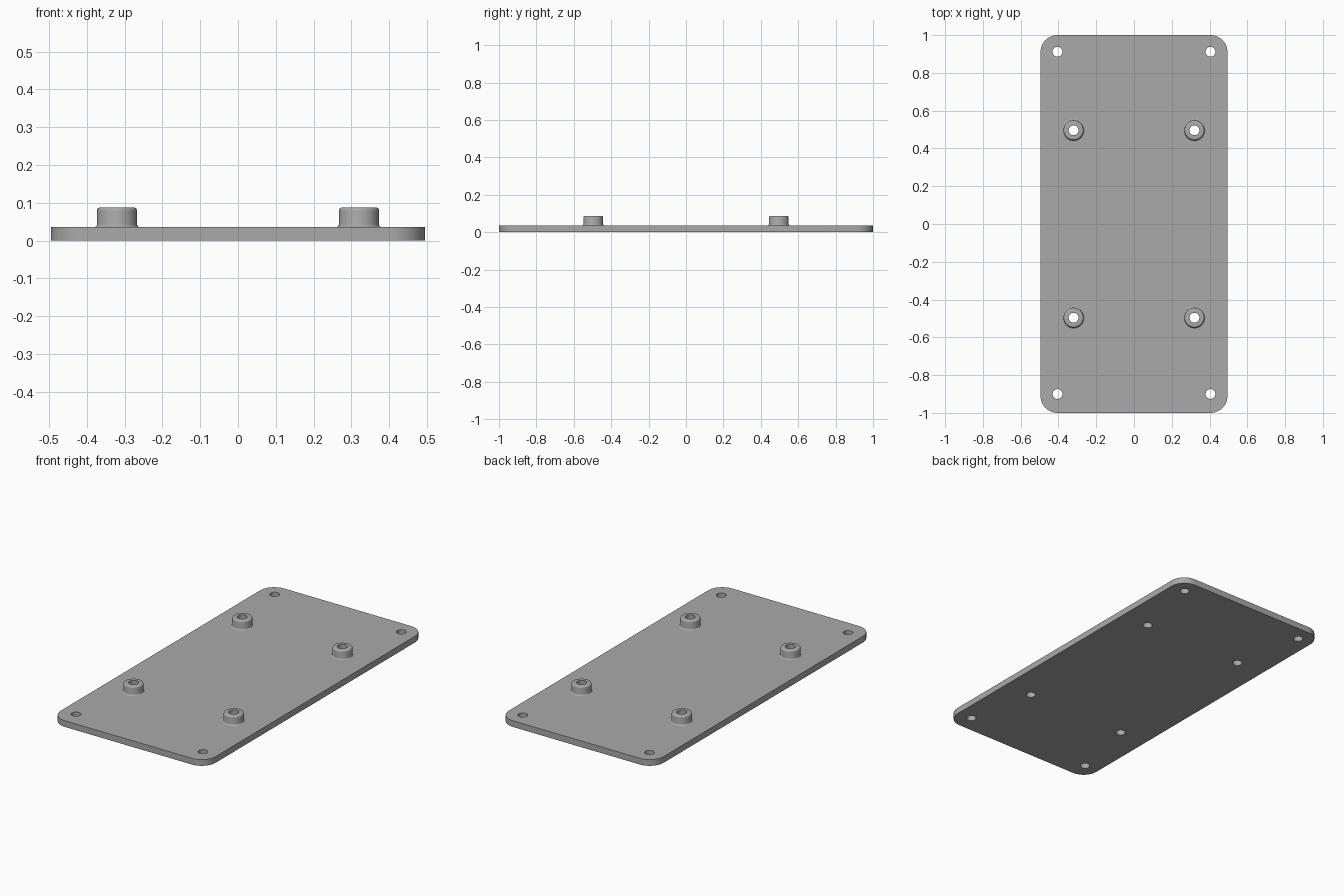
import bpy, bmesh, math
from mathutils import Matrix, Vector

cube = bpy.data.objects.get("Cube")
if cube:
    bpy.data.objects.remove(cube, do_unlink=True)

HALF_X, HALF_Y, THICK = 0.495, 1.0, 0.036
CORNER, BORE, SIDES = 0.09, 0.026, 32
POST_X, POST_Y, POST_TOP = 0.32, 0.496, 0.088

grey = bpy.data.materials.new("plain grey")
grey.use_nodes = True
colour = (0.4, 0.4, 0.4, 1)
grey.diffuse_color = colour
grey.node_tree.nodes["Principled BSDF"].inputs["Base Color"].default_value = colour


def arc(cx, cy, radius, start, sweep, steps):
    return [(cx + radius * math.cos(start + sweep * i / steps),
             cy + radius * math.sin(start + sweep * i / steps)) for i in range(steps + 1)]


def smooth(obj):
    bpy.ops.object.select_all(action='DESELECT')
    obj.select_set(True)
    bpy.context.view_layer.objects.active = obj
    bpy.ops.object.shade_smooth_by_angle(angle=math.radians(35))


# Base plate: rounded outline and round holes, filled and extruded
outline = []
for i, (sx, sy) in enumerate([(1, 1), (-1, 1), (-1, -1), (1, -1)]):
    outline += arc(sx * (HALF_X - CORNER), sy * (HALF_Y - CORNER), CORNER,
                   i * math.pi / 2, math.pi / 2, 12)
posts = [(x, y) for x in (-POST_X, POST_X) for y in (-POST_Y, POST_Y)]
corner_holes = [(x, y) for x in (-0.405, 0.405) for y in (-0.9, 0.912)]
loops = [outline] + [arc(x, y, BORE, 0, math.tau, SIDES)[:-1] for x, y in posts + corner_holes]

curve = bpy.data.curves.new("base_plate", 'CURVE')
curve.dimensions = '2D'
curve.fill_mode = 'BOTH'
curve.extrude = THICK / 2
for loop in loops:
    spline = curve.splines.new('POLY')
    spline.points.add(len(loop) - 1)
    for point, (x, y) in zip(spline.points, loop):
        point.co = (x, y, 0, 1)
    spline.use_cyclic_u = True
curve.materials.append(grey)
plate = bpy.data.objects.new("base_plate", curve)
bpy.context.collection.objects.link(plate)
plate.location.z = THICK / 2
bpy.ops.object.select_all(action='DESELECT')
plate.select_set(True)
bpy.context.view_layer.objects.active = plate
bpy.ops.object.convert(target='MESH')
plate = bpy.context.object

# Weld the caps to the walls
bm = bmesh.new()
bm.from_mesh(plate.data)
bmesh.ops.remove_doubles(bm, verts=bm.verts, dist=0.0001)
bmesh.ops.recalc_face_normals(bm, faces=bm.faces)
bm.to_mesh(plate.data)
bm.free()
smooth(plate)

# Hollow standoff: filleted foot, straight wall, rounded rim, bore
wall, foot, rim = 0.053, 0.007, 0.009
profile = arc(wall + foot, THICK + foot, foot, -math.pi / 2, -math.pi / 2, 4)
profile += arc(wall - rim, POST_TOP - rim, rim, 0, math.pi / 2, 5)
profile += [(BORE, POST_TOP), (BORE, THICK)]
bm = bmesh.new()
verts = [bm.verts.new((r, 0, z)) for r, z in profile]
edges = [bm.edges.new(pair) for pair in zip(verts, verts[1:])]
bmesh.ops.spin(bm, geom=verts + edges, cent=(0, 0, 0), axis=(0, 0, 1),
               angle=math.tau, steps=SIDES, use_merge=True)
bmesh.ops.remove_doubles(bm, verts=bm.verts, dist=0.0001)
bmesh.ops.recalc_face_normals(bm, faces=bm.faces)
# The rim must face up
rim_face = max(bm.faces, key=lambda f: f.calc_center_median().z)
if rim_face.normal.z < 0:
    bmesh.ops.reverse_faces(bm, faces=bm.faces)
mesh = bpy.data.meshes.new("standoff")
bm.to_mesh(mesh)
bm.free()
mesh.materials.append(grey)

for x, y in posts:
    name = f"standoff_{'back' if y > 0 else 'front'}_{'left' if x > 0 else 'right'}"
    post = bpy.data.objects.new(name, mesh)
    bpy.context.collection.objects.link(post)
    post.location = (x, y, 0)
    smooth(post)
